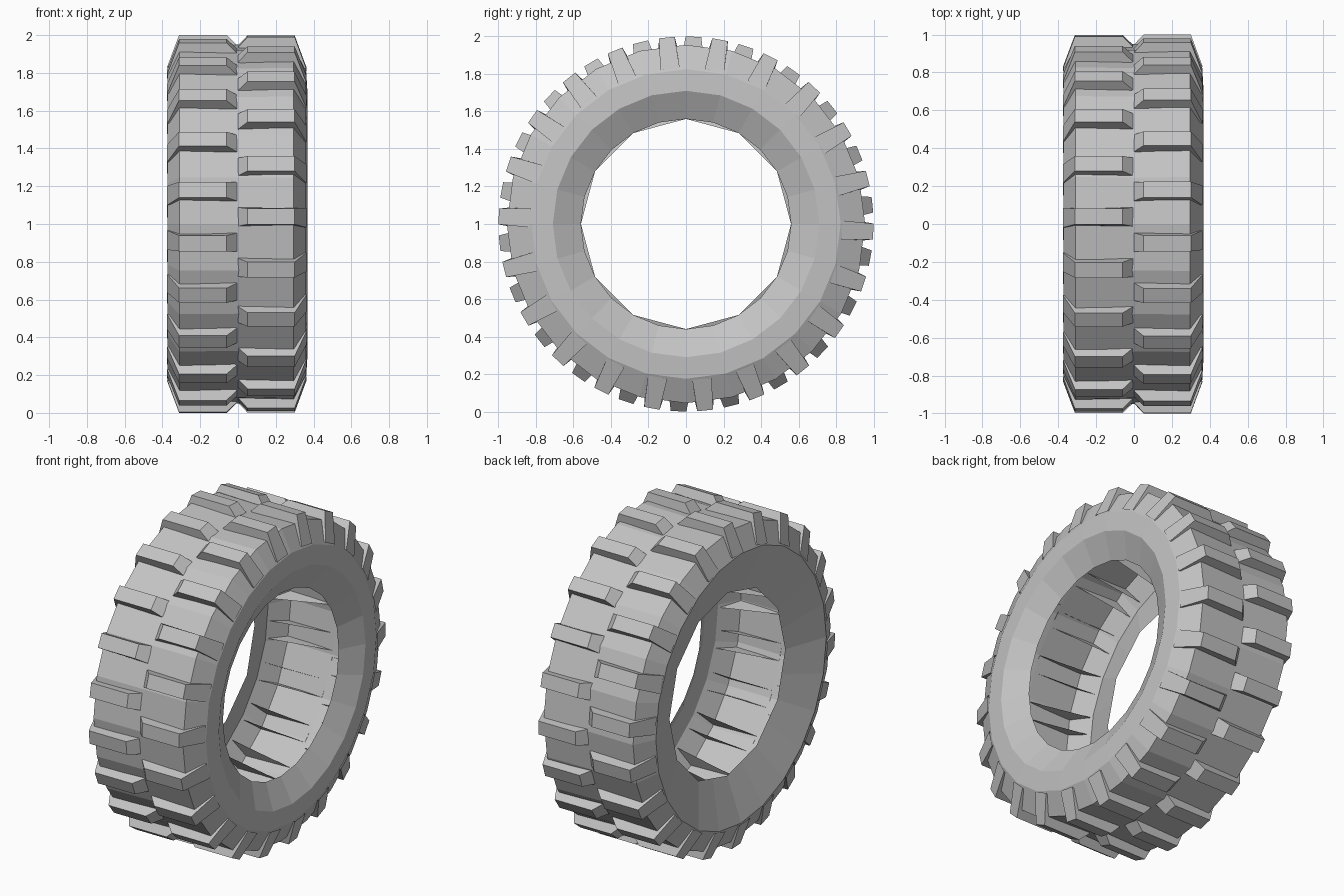
import bpy, math

cube = bpy.data.objects.get("Cube")
if cube:
    bpy.data.objects.remove(cube, do_unlink=True)

SIDES = 24
LUGS = 22

rubber = bpy.data.materials.new("grey_rubber")
rubber.use_nodes = True
grey = (0.55, 0.55, 0.55, 1)
rubber.diffuse_color = grey
bsdf = next(n for n in rubber.node_tree.nodes if n.type == 'BSDF_PRINCIPLED')
bsdf.inputs["Base Color"].default_value = grey
bsdf.inputs["Roughness"].default_value = 0.8


def polar(x, r, angle, offset=0.0):
    """Point on the wheel; offset moves it along the tangent."""
    c, s = math.cos(angle), math.sin(angle)
    return (x, r * c - offset * s, 1 + r * s + offset * c)


def add_object(name, verts, faces):
    mesh = bpy.data.meshes.new(name)
    mesh.from_pydata(verts, [], faces)
    mesh.materials.append(rubber)
    mesh.update()
    obj = bpy.data.objects.new(name, mesh)
    bpy.context.collection.objects.link(obj)
    return obj


# Hollow casing: sidewalls and tread turned around the axle
profile = [(-0.28, 0.56), (-0.373, 0.825), (-0.31, 0.955), (0, 0.95),
           (0.295, 0.955), (0.36, 0.825), (0.367, 0.71), (0.29, 0.56)]
verts, faces = [], []
for i, (x, r) in enumerate(profile):
    for j in range(SIDES):
        # the far opening has half as many sides
        flat = math.cos(2 * math.pi / SIDES) if i == 0 and j % 2 else 1
        verts.append(polar(x, r * flat, 2 * math.pi * j / SIDES))
for i in range(len(profile) - 1):
    for j in range(SIDES):
        k = (j + 1) % SIDES
        a, b = i * SIDES, (i + 1) * SIDES
        faces.append((a + j, a + k, b + k, b + j))
add_object("tire_casing", verts, faces)


# Staggered tread lugs: open blocks with a chamfered shoulder
def tread_lugs(name, side, section, start):
    verts, faces = [], []
    n = len(section)
    for lug in range(LUGS):
        angle = math.radians(start) + 2 * math.pi * lug / LUGS
        base = len(verts)
        for sign in (-1, 1):
            verts += [polar(side * x, r, angle, sign * w) for x, r, w in section]
        low = [base + i for i in range(n)]
        high = [base + n + i for i in range(n)]
        block = [(low[i], low[i + 1], high[i + 1], high[i]) for i in range(n - 1)]
        block += [tuple(high), tuple(reversed(low))]
        faces += block if side > 0 else [tuple(reversed(f)) for f in block]
    add_object(name, verts, faces)


tread_lugs("left_tread_lugs", 1,
           [(0.362, 0.83, 0.052), (0.3, 0.999, 0.042), (0.05, 0.999, 0.042), (0, 0.945, 0.05)], -2.3)
tread_lugs("right_tread_lugs", -1,
           [(0.375, 0.83, 0.052), (0.312, 0.999, 0.042), (0.06, 0.999, 0.042), (0.005, 0.945, 0.05)], 5.9)
